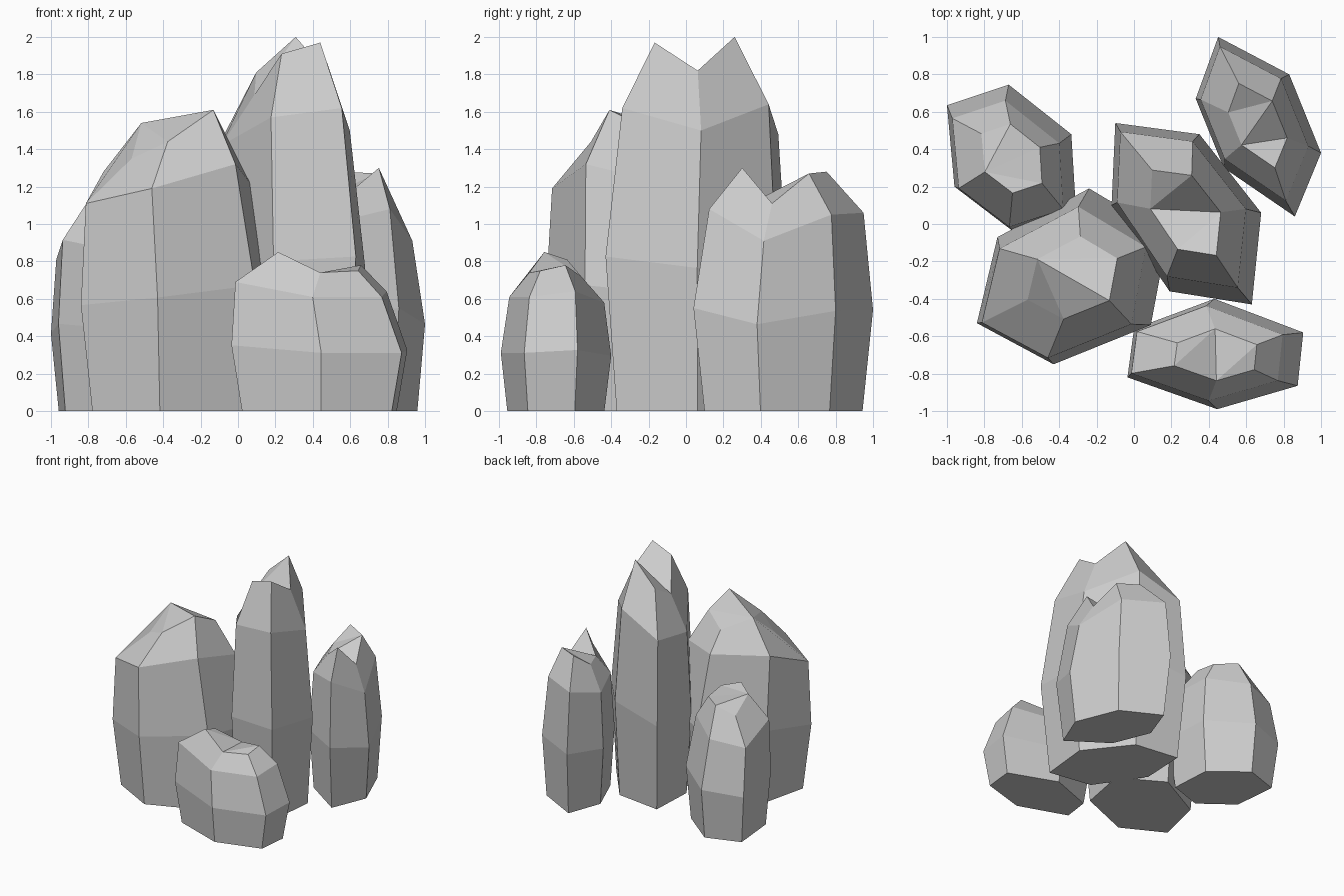
import bpy, bmesh


def crystal(name, outline, lean, shoulder_z, top_z, top_tris):
    """Six-sided stone: narrow base, wide middle, shoulder, jagged faceted tip."""
    cx = sum(p[0] for p in outline) / 6
    cy = sum(p[1] for p in outline) / 6
    bm = bmesh.new()

    def ring(k, heights, off=(0, 0)):
        return [bm.verts.new((cx + off[0] + (x - cx) * k, cy + off[1] + (y - cy) * k, z))
                for (x, y), z in zip(outline, heights)]

    rings = [ring(0.88, [0] * 6),
             ring(1.0, [z * 0.51 for z in shoulder_z]),
             ring(0.86, shoulder_z, lean),
             ring(0.47, top_z)]
    # Sides
    for a, b in zip(rings, rings[1:]):
        for i in range(6):
            j = (i + 1) % 6
            bm.faces.new((a[i], a[j], b[j], b[i]))
    # Base and broken tip
    bm.faces.new(rings[0])
    for tri in top_tris.split():
        bm.faces.new([rings[3][int(c)] for c in tri])
    bmesh.ops.recalc_face_normals(bm, faces=bm.faces[:])
    me = bpy.data.meshes.new(name)
    bm.to_mesh(me)
    bm.free()
    ob = bpy.data.objects.new(name, me)
    bpy.context.collection.objects.link(ob)
    return ob


# Outlines run clockwise from the rear corner, seen from above
crystal("tall_centre_stone",
        [(-.10, .54), (.35, .48), (.68, .06), (.63, -.43), (.19, -.36), (-.12, .10)],
        (-.025, .02),
        [1.48, 1.64, 1.50, 1.62, 1.57, 1.42],
        [1.81, 2.00, 1.82, 1.97, 1.91, 1.69],
        "015 125 245 234")

crystal("front_left_stone",
        [(-.24, .19), (.18, -.06), (.09, -.54), (-.43, -.75), (-.84, -.53), (-.73, -.07)],
        (-.045, -.03),
        [1.27, 1.22, 1.32, 1.19, 1.11, 1.28],
        [1.42, 1.50, 1.61, 1.44, 1.35, 1.54],
        "015 125 235 345")

crystal("back_right_stone",
        [(.45, 1.0), (.83, .80), (1.0, .38), (.86, .04), (.48, .30), (.33, .67)],
        (-.02, .015),
        [1.06, 1.05, .91, 1.08, 1.0, .98],
        [1.28, 1.27, 1.11, 1.30, 1.15, 1.16],
        "234 124 145 015")

crystal("back_left_stone",
        [(-.67, .745), (-.335, .48), (-.31, .07), (-.645, -.04), (-.96, .20), (-1.0, .635)],
        (-.02, -.03),
        [.85, .90, .90, .86, .915, .81],
        [1.09, 1.08, 1.10, 1.15, 1.13, 1.02],
        "045 014 124 234")

crystal("front_stone",
        [(.43, -.40), (.905, -.58), (.875, -.865), (.445, -.99), (-.035, -.82), (0, -.56)],
        (-.045, .005),
        [.58, .64, .61, .61, .69, .66],
        [.72, .78, .75, .74, .85, .81],
        "013 123 034 045")
